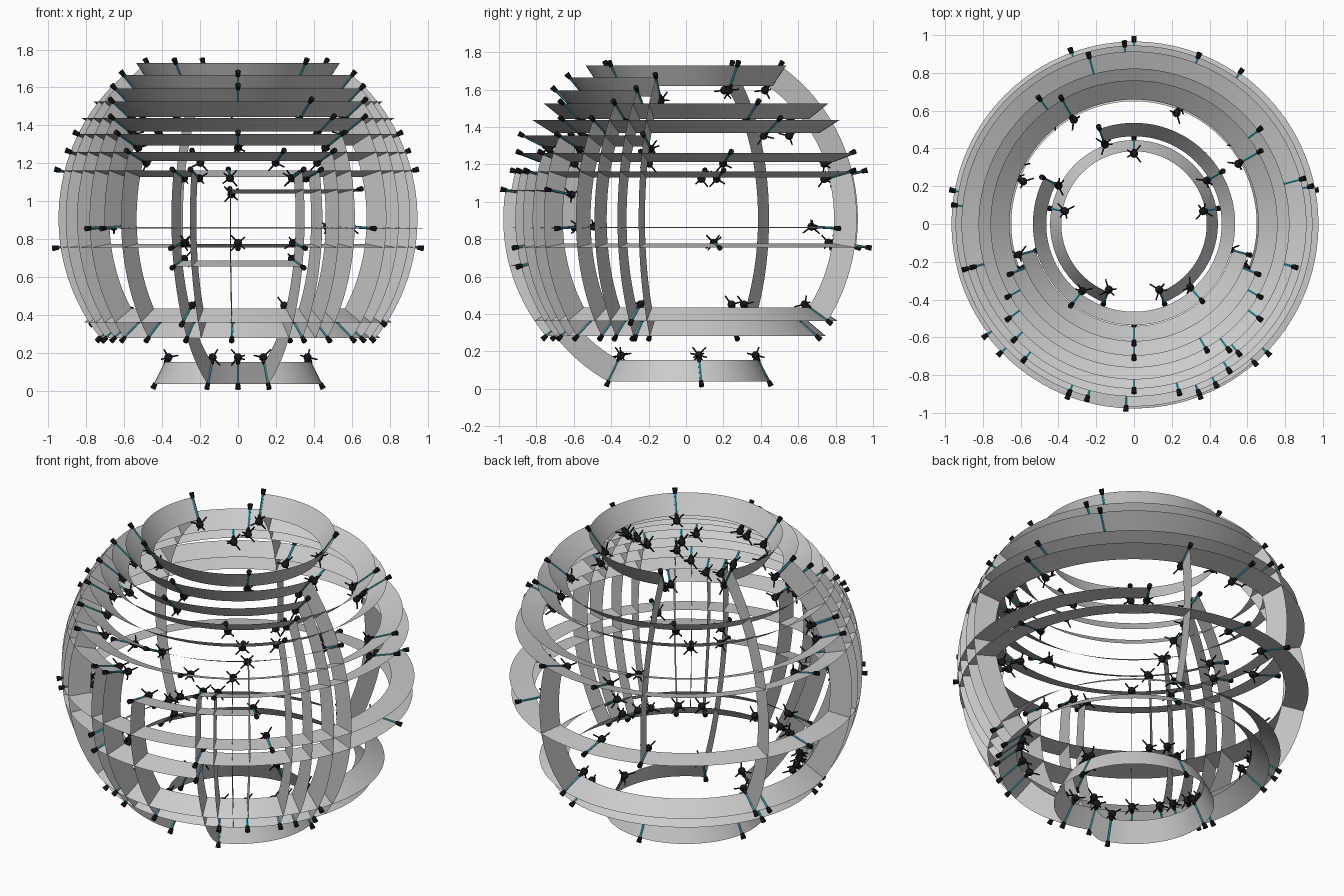
import bpy, bmesh, math
from mathutils import Vector, Matrix

if "Cube" in bpy.data.objects:
    bpy.data.objects.remove(bpy.data.objects["Cube"])

C, R_OUT, R_IN = 0.91, 0.978, 0.848   # sphere centre height, band radii


def point(lat, lon, r):
    """lon is measured from the front (-y) towards +x."""
    a, b = math.radians(lat), math.radians(lon)
    return Vector((r * math.cos(a) * math.sin(b),
                   -r * math.cos(a) * math.cos(b), C + r * math.sin(a)))


def material(name, col):
    m = bpy.data.materials.new(name)
    m.diffuse_color = (*col, 1)
    m.use_nodes = True
    m.node_tree.nodes["Principled BSDF"].inputs["Base Color"].default_value = m.diffuse_color
    return m


ends = []


def band(name, p0, p1):
    """Thin ribbon, radial in width, along a parallel or a meridian."""
    span = max(abs(p1[0] - p0[0]), abs(p1[1] - p0[1]))
    n = max(2, round(span / 3))
    bm = bmesh.new()
    rows = []
    for i in range(n + 1):
        t = i / n
        lat, lon = p0[0] + (p1[0] - p0[0]) * t, p0[1] + (p1[1] - p0[1]) * t
        rows.append([bm.verts.new(point(lat, lon, r)) for r in (R_IN, R_OUT)])
    for a, b in zip(rows, rows[1:]):
        bm.faces.new((a[0], a[1], b[1], b[0]))
    bmesh.ops.remove_doubles(bm, verts=bm.verts, dist=0.0001)
    me = bpy.data.meshes.new(name)
    bm.to_mesh(me)
    bm.free()
    for p in me.polygons:
        p.use_smooth = True
    ob = bpy.data.objects.new(name, me)
    bpy.context.collection.objects.link(ob)
    # spokes at both ends, and in between on long bands
    steps = 1 + int(span // 100)
    for i in range(steps + 1):
        t = i / steps
        ends.append((p0[0] + (p1[0] - p0[0]) * t, p0[1] + (p1[1] - p0[1]) * t))


# horizontal bands: latitude, start and end longitude
parallels = [
    (56.8, -117, 200), (50.5, -75, 75), (44.5, -68, 68),
    (39, -60, 300), (32.7, -53, 307), (27, -75, 75), (21, -75, 285),
    (15, 21, 345), (9, -2.5, 41), (-3, -53, 145),
    (-9, 21, 339), (-15, -21, 21),
    (-34, -21, 339), (-40, -21, 339), (-63, 21, 339),
]
for lat, a, b in parallels:
    band("parallel_band", (lat, a), (lat, b))

# vertical bands: longitude, top and bottom latitude
meridians = [
    (39, 27, -40), (33, 21, -40), (27, 15, -40), (-46, 27, -3), (-39, 21, -40),
    (-2.5, 9, -40), (-15, 15, -40), (200, 56.8, -9), (243, 56.8, -34),
    (159, 15, -34),
]
for side in (1, -1):
    meridians += [(side * 75, 50.5, -40), (side * 68, 44.5, -40),
                  (side * 60, 39, -40), (side * 53, 32.7, -40),
                  (side * 21, 15, -63)]
for lon, a, b in meridians:
    band("meridian_band", (a, lon), (b, lon))

# spokes with a cap outside and a legged knob inside
teal = material("teal", (0.05, 0.4, 0.5))
black = material("black", (0.01, 0.01, 0.01))


def stick(bm, p, q, r1, r2, n=6):
    p, q = Vector(p), Vector(q)
    m = Matrix.Translation((p + q) / 2) @ (q - p).to_track_quat("Z", "Y").to_matrix().to_4x4()
    bmesh.ops.create_cone(bm, cap_ends=True, segments=n, radius1=r1, radius2=r2,
                          depth=(q - p).length, matrix=m)


def finish(bm, name, mat):
    me = bpy.data.meshes.new(name)
    bm.to_mesh(me)
    bm.free()
    me.materials.append(mat)
    return me


bm = bmesh.new()
stick(bm, (0, 0, 0.84), (0, 0, 0.98), 0.007, 0.007)
rod = finish(bm, "spoke_rod", teal)

bm = bmesh.new()
stick(bm, (0, 0, 0.972), (0, 0, 1.005), 0.011, 0.015, 8)
bmesh.ops.create_uvsphere(bm, u_segments=10, v_segments=6, radius=0.022,
                          matrix=Matrix.Translation((0, 0, 0.82)))
stick(bm, (0, 0, 0.82), (0, 0, 0.86), 0.018, 0.01)
for k in range(4):
    a = math.radians(45 + 90 * k)
    stick(bm, (0, 0, 0.82), (0.05 * math.cos(a), 0.05 * math.sin(a), 0.79 + 0.06 * (k % 2)),
          0.005, 0.004, 5)
knob = finish(bm, "spoke_knob", black)

placed = []
for lat, lon in ends:
    p = point(lat, lon, R_OUT)
    if any((p - q).length < 0.08 for q in placed):
        continue
    placed.append(p)
    d = p - Vector((0, 0, C))
    for me in (rod, knob):
        ob = bpy.data.objects.new(me.name, me)
        ob.matrix_world = Matrix.Translation((0, 0, C)) @ d.to_track_quat("Z", "Y").to_matrix().to_4x4()
        bpy.context.collection.objects.link(ob)
